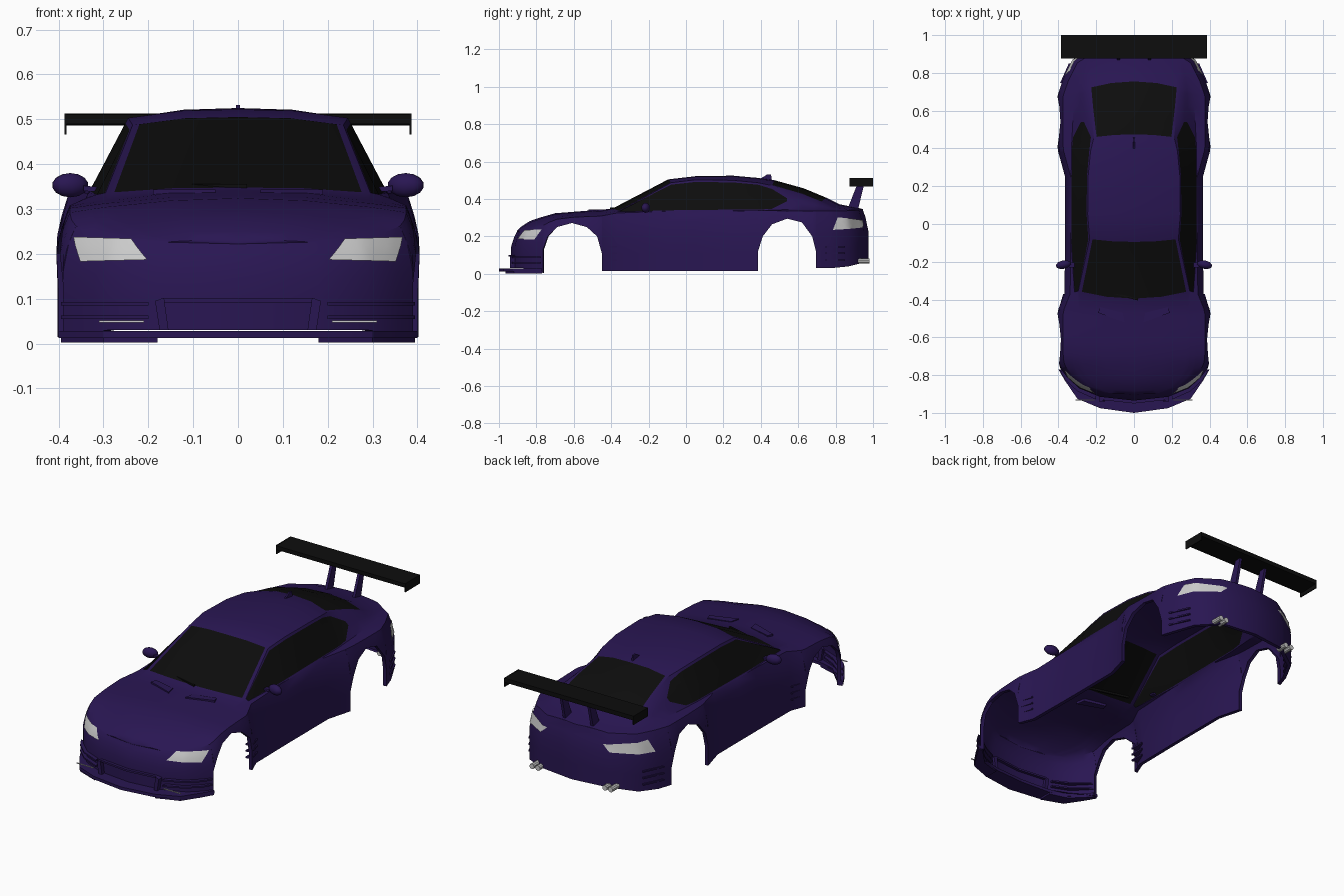
import bpy, bmesh
from math import radians, sin, cos, hypot
from mathutils import Vector, Matrix
from mathutils.bvhtree import BVHTree

if "Cube" in bpy.data.objects:
    bpy.data.objects.remove(bpy.data.objects["Cube"])


def material(name, col):
    m = bpy.data.materials.new(name)
    m.diffuse_color = (*col, 1)
    m.use_nodes = True
    m.node_tree.nodes["Principled BSDF"].inputs["Base Color"].default_value = m.diffuse_color
    return m


PAINT = material("purple_paint", (0.022, 0.008, 0.085))
BLACK = material("black", (0.004, 0.004, 0.004))


def finish(bm, name, mats=(), mirror=False, angle=32):
    me = bpy.data.meshes.new(name)
    bm.to_mesh(me)
    bm.free()
    for m in mats:
        me.materials.append(m)
    me.shade_smooth()
    me.set_sharp_from_angle(angle=radians(angle))
    ob = bpy.data.objects.new(name, me)
    bpy.context.collection.objects.link(ob)
    if mirror:
        mod = ob.modifiers.new("mirror", 'MIRROR')
        mod.merge_threshold = 0.0005
    return ob


def prism(name, pts, axis, a, b, mats=(), mirror=False):
    """Outline extruded from a to b along an axis."""
    put = {'x': lambda p, d: (d, *p), 'z': lambda p, d: (*p, d), 'y': lambda p, d: (p[0], d, p[1])}[axis]
    bm = bmesh.new()
    lo, hi = ([bm.verts.new(put(p, d)) for p in pts] for d in (a, b))
    bm.faces.new(lo)
    bm.faces.new(hi[::-1])
    for i in range(len(pts)):
        k = (i + 1) % len(pts)
        bm.faces.new((lo[i], hi[i], hi[k], lo[k]))
    bmesh.ops.recalc_face_normals(bm, faces=bm.faces)
    return finish(bm, name, mats, mirror)


def box(name, x, y, z, mats=(), mirror=False):
    return prism(name, [(x[0], y[0]), (x[1], y[0]), (x[1], y[1]), (x[0], y[1])], 'z', *z, mats, mirror)


def interp(table, u):
    """Linear lookup in rows of (u, values...)."""
    if u <= table[0][0]:
        return table[0][1:]
    for p, q in zip(table, table[1:]):
        if u <= q[0]:
            t = (u - p[0]) / (q[0] - p[0])
            return [a + (b - a) * t for a, b in zip(p[1:], q[1:])]
    return table[-1][1:]


# Perimeter from nose to tail: x, y, lower edge z (arches included), shoulder z
RIM = [(0, -.935, .03, .222), (.18, -.915, .03, .226), (.29, -.87, .03, .232), (.355, -.81, .02, .248),
       (.39, -.765, .005, .262), (.39, -.765, .13, .262), (.40, -.74, .2, .275), (.405, -.69, .25, .292),
       (.405, -.61, .272, .302), (.405, -.53, .25, .306), (.405, -.475, .2, .308), (.40, -.45, .11, .31),
       (.40, -.45, .015, .31), (.368, -.37, .015, .325), (.365, -.1, .015, .335), (.365, .05, .015, .335),
       (.365, .25, .015, .335), (.402, .385, .015, .34), (.402, .385, .12, .34), (.405, .41, .2, .34),
       (.405, .46, .265, .338), (.405, .54, .295, .336), (.405, .62, .275, .336), (.405, .675, .2, .336),
       (.40, .695, .12, .336), (.40, .695, .03, .336), (.375, .77, .03, .336), (.325, .87, .04, .337),
       (.2, .95, .06, .34), (0, .975, .06, .345)]
# Centre line: station, y, z
CENTRE = [(-.935, -.905, .224), (-.915, -.902, .232), (-.87, -.885, .25), (-.81, -.835, .282),
          (-.765, -.79, .298), (-.69, -.70, .324), (-.45, -.47, .342), (-.37, -.395, .348),
          (-.1, -.095, .505), (.05, .05, .522), (.25, .25, .525), (.385, .385, .513), (.46, .475, .50),
          (.62, .63, .457), (.695, .755, .405), (.77, .82, .372), (.87, .91, .355), (.975, .945, .346)]
# Roof rail and belt line: station, x, y, z
RAIL = [(-.37, .295, -.355, .336), (-.1, .235, -.08, .487), (.05, .245, .05, .503), (.25, .243, .25, .50),
        (.385, .23, .385, .487), (.46, .212, .46, .472), (.62, .232, .62, .425), (.695, .242, .72, .385),
        (.77, .25, .79, .352)]
BELT = [(-.37, .315, -.36, .332), (-.1, .333, -.1, .335), (.385, .332, .385, .34),
        (.62, .32, .62, .345), (.695, .31, .71, .345), (.77, .29, .78, .345)]


def station(x, y, zb, zs):
    out = Vector((x, (abs(y) > .7) * (y - .65 * (1 if y > 0 else -1)), 0)).normalized()

    def side(z, extra=0):
        r = max(0, (z / zs - .65) / .35)
        return Vector((x, y, z)) - out * (.03 * r ** 1.5 + extra)
    col = [side(zb, .02)] + [side(zb + (zs - zb) * t) for t in (0, .3, .6, .85, 1)]
    s, c = col[-1], Vector((0, *interp(CENTRE, y)))

    def blend(k):
        return Vector((s.x * k, c.y + (s.y - c.y) * k * k, c.z + (s.z - c.z) * k * k))
    if -.38 < y < .78:
        belt, rail = Vector(interp(BELT, y)), Vector(interp(RAIL, y))
        mid = Vector((rail.x * .5, c.y + .25 * (rail.y - c.y), c.z + .15 * (rail.z - c.z)))
    else:
        belt, rail, mid = blend(.87), blend(.78), blend(.4)
    lo = interp([(.41, .03), (.46, .05), (.54, .42)], y)[0]
    hi = interp([(.385, .93), (.46, .86), (.54, .58)], y)[0]
    return col + [belt, belt.lerp(rail, lo), belt.lerp(rail, hi), rail, rail.lerp(mid, .13), mid, c]


# Body shell with glass cells
bm = bmesh.new()
grid = [[bm.verts.new(p) for p in station(*s)] for s in RIM]
for i in range(len(RIM) - 1):
    y0, y1 = RIM[i][1], RIM[i + 1][1]
    for j in range(len(grid[0]) - 1):
        f = bm.faces.new((grid[i][j], grid[i + 1][j], grid[i + 1][j + 1], grid[i][j + 1]))
        side_glass = j == 7 and y0 >= -.37 and y1 <= .54
        screens = j >= 10 and (y0 == -.37 or (y0 >= .46 and y1 <= .695))
        f.material_index = int(side_glass or screens)
bmesh.ops.remove_doubles(bm, verts=bm.verts, dist=.0003)
tree = BVHTree.FromBMesh(bm)
finish(bm, "body_shell", (PAINT, BLACK), True)


def lamp(name, cy, sgn, lower, upper):
    """Lens laid on the shell; edges are (angle from the y axis, z) pairs."""
    bm = bmesh.new()
    rows = []
    for v in range(4):
        row = []
        for n in range(9):
            (a0, z0), (a1, z1) = interp([(0, *lower[:2]), (1, *lower[2:])], 0) and lower_upper(lower, upper, v / 3)
            a, z = radians(a0 + (a1 - a0) * n / 8), z0 + (z1 - z0) * n / 8
            d = Vector((sin(a), sgn * cos(a), 0))
            hit = tree.ray_cast(Vector((0, cy, z)) + d, -d)[0]
            row.append(bm.verts.new((hit or Vector((0, cy, z)) + d * .3) + d * .005))
        rows.append(row)
    for p, q in zip(rows, rows[1:]):
        for n in range(8):
            quad = (p[n], p[n + 1], q[n + 1], q[n])
            bm.faces.new(quad if sgn > 0 else quad[::-1])
    bmesh.ops.recalc_face_normals(bm, faces=bm.faces)
    finish(bm, name, (), True)


def lower_upper(lo, up, t):
    m = [a + (b - a) * t for a, b in zip(lo, up)]
    return (m[0], m[1]), (m[2], m[3])


lamp("headlights", -.6, -1, (34, .187, 59, .183), (42, .234, 65, .238))
lamp("taillights", .7, 1, (40, .248, 77, .235), (34, .285, 72, .302))

# Front splitter with lower corner pods and canards
prism("front_splitter", [(0, -1), (.18, -.975), (.3, -.925), (.365, -.83), (.4, -.77), (.37, -.77),
                         (.33, -.82), (.26, -.87), (.17, -.89), (0, -.9)], 'z', .012, .028, (PAINT,), True)
prism("splitter_pod", [(.18, -.965), (.3, -.92), (.36, -.83), (.395, -.77), (.37, -.77), (.28, -.86), (.18, -.89)],
      'z', .002, .02, (PAINT,), True)
for k, z in enumerate((.055, .085)):
    prism(f"canard_{k}", [(.2, -.93), (.3, -.885), (.365, -.825), (.395, -.775), (.37, -.78), (.28, -.85), (.2, -.89)],
          'z', z, z + .008, (PAINT,), True)
box("bumper_light_strip", (.21, .31), (-.935, -.93), (.047, .051), (), True)
prism("intake_lip", [(0, -.95), (.165, -.932), (.165, -.9), (0, -.92)], 'z', .092, .102, (PAINT,), True)
prism("intake_side", [(.155, .03), (.175, .03), (.185, .095), (.165, .102)], 'y', -.94, -.9, (PAINT,), True)

# Slats behind the wheel arches and on the rear corners
for k in range(3):
    z = .07 + .035 * k
    prism(f"fender_slat_{k}", [(.36, -.45), (.395, -.44), (.375, -.37), (.36, -.37)], 'z', z, z + .008, (PAINT,), True)
    prism(f"rear_slat_{k}", [(.37, .75), (.392, .745), (.345, .85), (.325, .85)], 'z', z, z + .008, (PAINT,), True)

# Bonnet vents and wipers
prism("bonnet_vent", [(.05, -.52), (.19, -.47), (.18, -.44), (.06, -.47)], 'z', .325, .343, (PAINT,), True)
prism("wiper", [(-.24, -.335), (.02, -.405), (.02, -.395), (-.24, -.325)], 'z', .345, .356, (BLACK,))

# Door mirrors
bm = bmesh.new()
bmesh.ops.create_uvsphere(bm, u_segments=10, v_segments=7, radius=1, matrix=Matrix.Translation((.374, -.215, .353))
                          @ Matrix.Rotation(radians(-12), 4, 'Z') @ Matrix.Diagonal((.042, .023, .027, 1)))
finish(bm, "door_mirror", (PAINT,), True, 50)
prism("mirror_arm", [(.3, .338), (.345, .34), (.345, .352), (.3, .348)], 'y', -.23, -.205, (PAINT,), True)

# Roof aerial fin
prism("roof_fin", [(.40, .51), (.435, .532), (.455, .53), (.46, .495)], 'x', -.004, .004, (PAINT,))

# Rear wing
prism("wing_plane", [(.875, .49), (.9, .486), (1, .49), (1, .513), (.875, .511)], 'x', -.383, .383, (BLACK,))
box("wing_endplate", (.382, .387), (.875, 1), (.466, .513), (BLACK,), True)
prism("wing_strut", [(.865, .35), (.92, .345), (.955, .49), (.92, .49)], 'x', .075, .09, (PAINT,), True)

# Twin exhaust tips each side
bm = bmesh.new()
for x in (.2, .235):
    bmesh.ops.create_cone(bm, segments=10, radius1=.014, radius2=.014, depth=.06, cap_ends=True,
                          matrix=Matrix.Translation((x, .95, .068)) @ Matrix.Rotation(radians(90), 4, 'X'))
finish(bm, "exhaust_tips", (), True)
